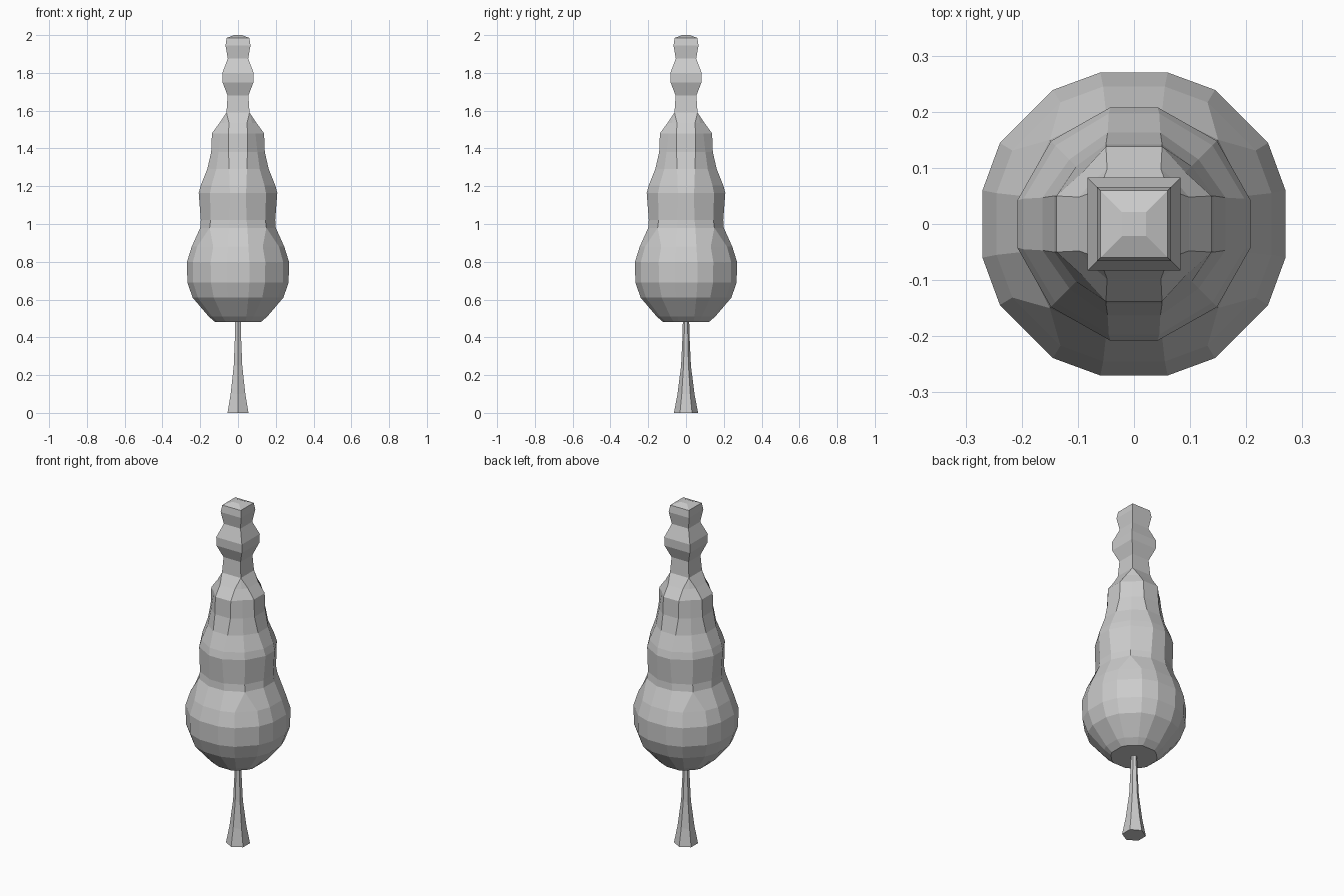
import bpy, bmesh, math

if "Cube" in bpy.data.objects:
    bpy.data.objects.remove(bpy.data.objects["Cube"])


def loft(name, rings):
    """Skin a stack of equal-count point rings, cap both ends, merge doubles."""
    bm = bmesh.new()
    loops = [[bm.verts.new(p) for p in ring] for ring in rings]
    n = len(loops[0])
    for lo, hi in zip(loops, loops[1:]):
        for i in range(n):
            j = (i + 1) % n
            bm.faces.new((lo[i], lo[j], hi[j], hi[i]))
    bm.faces.new(loops[0][::-1])
    bm.faces.new(loops[-1])
    bmesh.ops.remove_doubles(bm, verts=bm.verts, dist=0.0005)
    bmesh.ops.recalc_face_normals(bm, faces=bm.faces)
    me = bpy.data.meshes.new(name)
    bm.to_mesh(me)
    bm.free()
    ob = bpy.data.objects.new(name, me)
    bpy.context.collection.objects.link(ob)
    return ob


def four_fold(z, a, b, p, q):
    """16 points: one quadrant repeated by quarter turns."""
    pts = []
    for k in range(4):
        c, s = round(math.cos(k * math.pi / 2)), round(math.sin(k * math.pi / 2))
        for x, y in ((a, b), (p, q), (q, p), (b, a)):
            pts.append((x * c - y * s, x * s + y * c, z))
    return pts


# Foliage: round body below, square tip above
round_part = [(0.48, 0.12, 0.04), (0.51, 0.155, 0.045), (0.61, 0.24, 0.055),
              (0.69, 0.268, 0.06), (0.80, 0.27, 0.06), (0.88, 0.245, 0.055)]
rings = [four_fold(z, a, b, a * 0.885, a * 0.535) for z, a, b in round_part]
twelve_part = [(0.98, 0.20, 0.05, 0.15), (1.02, 0.197, 0.045, 0.145),
               (1.165, 0.208, 0.042, 0.148), (1.205, 0.197, 0.045, 0.14),
               (1.29, 0.163, 0.047, 0.115), (1.38, 0.142, 0.05, 0.103),
               (1.48, 0.138, 0.05, 0.092), (1.535, 0.098, 0.048, 0.075)]
rings += [four_fold(z, a, b, d, d) for z, a, b, d in twelve_part]
square_part = [(1.59, 0.061), (1.68, 0.055), (1.75, 0.082), (1.80, 0.083),
               (1.875, 0.054), (1.945, 0.066), (1.985, 0.06), (2.0, 0.021)]
rings += [four_fold(z, a, a, a, a) for z, a in square_part]
loft("foliage", rings)

# Trunk: flared hexagonal stem
trunk_part = [(0.0, 0.064), (0.1, 0.045), (0.25, 0.026), (0.4, 0.019), (0.52, 0.016)]
loft("trunk", [[(r * math.cos(math.radians(30 + 60 * i)),
                 r * math.sin(math.radians(30 + 60 * i)), z) for i in range(6)]
               for z, r in trunk_part])
